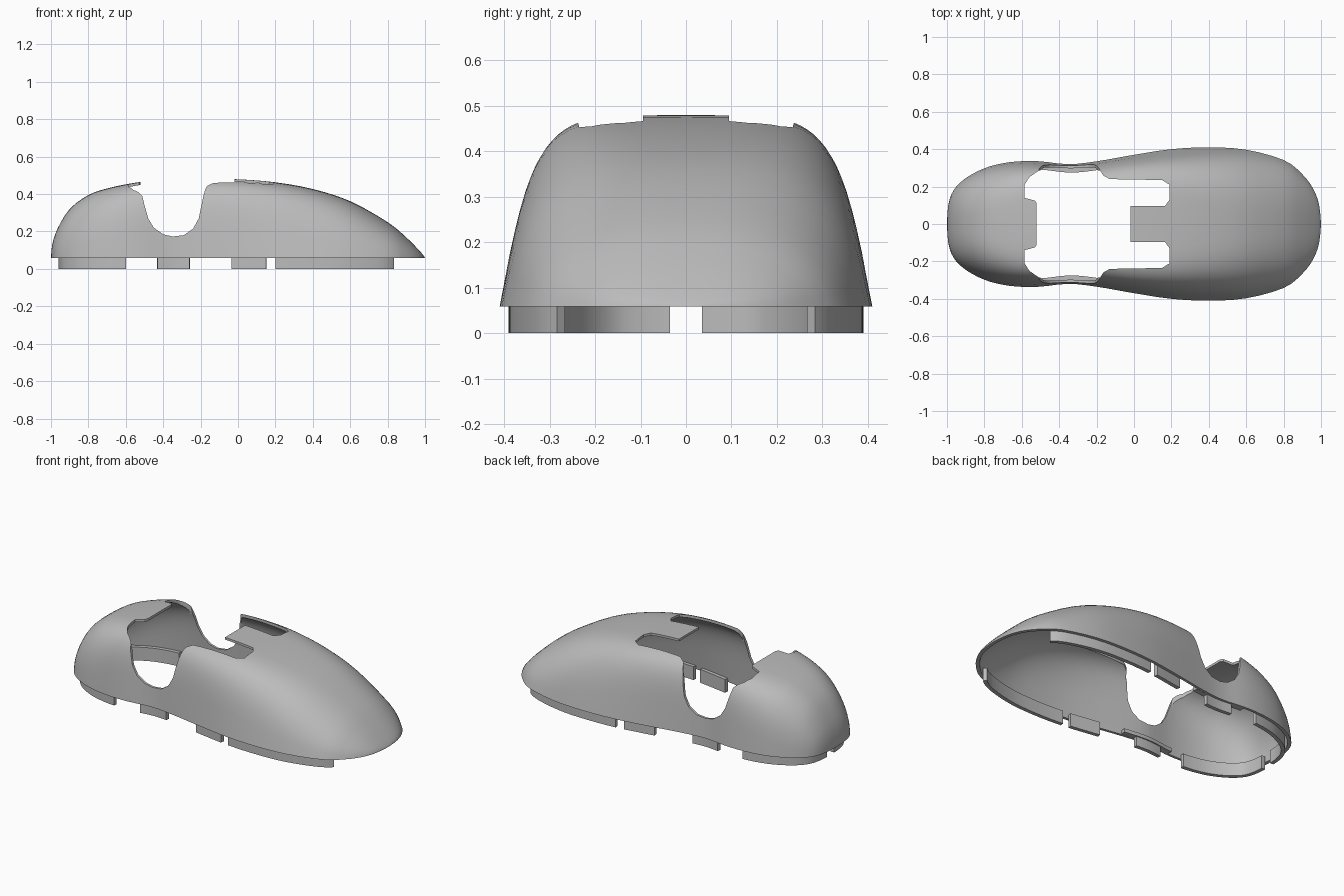
import bpy, bmesh, math

if "Cube" in bpy.data.objects:
    bpy.data.objects.remove(bpy.data.objects["Cube"], do_unlink=True)

BASE = 0.058

grey = bpy.data.materials.new("mid grey plastic")
grey.use_nodes = True
grey.diffuse_color = (0.5, 0.5, 0.5, 1)
grey.node_tree.nodes["Principled BSDF"].inputs["Base Color"].default_value = (0.5, 0.5, 0.5, 1)

# Stations along the body: x, half width at the rim, crown height
STATIONS = [
    (-1, 0, BASE), (-.993, .10, .13), (-.965, .18, .215), (-.9, .245, .32),
    (-.8, .298, .395), (-.7, .325, .43), (-.6, .336, .452), (-.5, .335, .467),
    (-.35, .32, .476), (-.2, .335, .481), (0, .37, .479), (.2, .40, .463),
    (.4, .41, .427), (.6, .397, .362), (.8, .342, .25), (.9, .266, .168),
    (.96, .185, .108), (.99, .10, .074), (1, 0, BASE)]


def spline(points, steps):
    """Catmull-Rom curve through the points."""
    out = []
    for i in range(len(points) - 1):
        a, b, c, d = (points[min(max(i + k, 0), len(points) - 1)] for k in (-1, 0, 1, 2))
        for s in range(steps):
            t = s / steps
            out.append(tuple(
                q + t / 2 * (r - p + t * (2 * p - 5 * q + 4 * r - u + t * (3 * (q - r) + u - p)))
                for p, q, r, u in zip(a, b, c, d)))
    return out + [points[-1]]


def ramp(x, a, b):
    t = min(max((x - a) / (b - a), 0), 1)
    return t * t * (3 - 2 * t)


def section(x, w, h, count=36):
    """Arch across the body: leaning sides and a rounded, flattish crown."""
    power = 2.6 + 2.6 * ramp(x, -1, -.4) * (1 - ramp(x, -.1, .9))
    taper = 0.09 + 0.08 * ramp(x, -.2, .4)
    pts = []
    for i in range(count + 1):
        ang = math.pi * i / count
        c, s = math.cos(ang), abs(math.sin(ang))
        t = s ** (2 / power) if 0 < i < count else 0
        y = math.copysign(abs(c) ** (2 / power), c) * w * (1 - taper * t)
        pts.append((x, y, BASE + max(h - BASE, 0) * t))
    return pts


def make_object(name, bm):
    bmesh.ops.recalc_face_normals(bm, faces=bm.faces)
    mesh = bpy.data.meshes.new(name)
    bm.to_mesh(mesh)
    bm.free()
    mesh.materials.append(grey)
    obj = bpy.data.objects.new(name, mesh)
    bpy.context.collection.objects.link(obj)
    return obj


def smooth(obj):
    bpy.ops.object.select_all(action='DESELECT')
    obj.select_set(True)
    bpy.context.view_layer.objects.active = obj
    bpy.ops.object.shade_smooth_by_angle(angle=math.radians(35))


def prism(name, outline, offset):
    """Extrude a closed outline along an offset vector."""
    bm = bmesh.new()
    face = bm.faces.new([bm.verts.new(p) for p in outline])
    ext = bmesh.ops.extrude_face_region(bm, geom=[face])
    bmesh.ops.translate(bm, vec=offset, verts=[v for v in ext["geom"] if isinstance(v, bmesh.types.BMVert)])
    obj = make_object(name, bm)
    obj.hide_render = True
    obj.hide_set(True)
    return obj


# Hollow shell: outer and inner skins joined around the rim
path = spline(STATIONS, 3)
bm = bmesh.new()
skins = []
for sx, sy, sz in ((1, 1, 1), (.98, .955, .968)):
    grid = [[bm.verts.new((x * sx, y * sy, BASE + (z - BASE) * sz)) for x, y, z in section(*st)]
            for st in path]
    for a, b in zip(grid, grid[1:]):
        for j in range(len(a) - 1):
            bm.faces.new((a[j], a[j + 1], b[j + 1], b[j]))
    skins.append(grid)
outer, inner = skins
for i in range(len(path) - 1):
    for j in (0, -1):
        bm.faces.new((outer[i][j], outer[i + 1][j], inner[i + 1][j], inner[i][j]))
bmesh.ops.remove_doubles(bm, verts=bm.verts, dist=1e-5)
bmesh.ops.dissolve_degenerate(bm, edges=bm.edges, dist=1e-5)
shell = make_object("shell", bm)

# Crown opening with a tongue at each end
half = [(-.52, .11), (-.53, .125), (-.585, .14), (-.585, .21), (-.56, .25), (-.51, .285),
        (-.18, .285), (-.165, .26), (-.13, .24), (.15, .235), (.19, .21), (.19, .13),
        (.165, .095), (-.02, .095)]
crown = [(x, y, .25) for x, y in half] + [(x, -y, .25) for x, y in reversed(half)]
crown_cutter = prism("crown_cutter", crown, (0, 0, .5))

# U-shaped opening through both sides
notch = [(-.519, .7), (-.519, .42), (-.5, .34), (-.48, .27), (-.45, .22), (-.40, .185),
         (-.35, .173), (-.29, .18), (-.24, .215), (-.21, .27), (-.185, .39),
         (-.17, .445), (-.155, .46), (-.13, .465), (-.13, .7)]
side_cutter = prism("side_cutter", [(x, -.6, z) for x, z in notch], (0, 1.2, 0))

for cutter in (crown_cutter, side_cutter):
    mod = shell.modifiers.new(cutter.name, 'BOOLEAN')
    mod.operation = 'DIFFERENCE'
    mod.solver = 'EXACT'
    mod.object = cutter
    bpy.context.view_layer.objects.active = shell
    bpy.ops.object.modifier_apply(modifier=mod.name)
    bpy.data.objects.remove(cutter, do_unlink=True)
smooth(shell)

# Rim line that the tabs and the waist ledges follow
rim = [(x * .962, w * .953) for x, w, h in spline(STATIONS, 8)]


def rim_at(x):
    for (x0, y0), (x1, y1) in zip(rim, rim[1:]):
        if x0 <= x <= x1:
            return x, y0 + (y1 - y0) * (x - x0) / max(x1 - x0, 1e-6)


def strip(name, x0, x1, z0, z1, depth):
    """Mirrored pair of bars along the inside of the rim."""
    line = [rim_at(x0)] + [p for p in rim if x0 < p[0] < x1] + [rim_at(x1)]
    line = [p for p in line if p[1] > .035]
    if x0 < -.9:
        line.insert(0, (x0, .035))
    for side, sign in (("left", 1), ("right", -1)):
        bm = bmesh.new()
        rings = []
        for i, (x, y) in enumerate(line):
            (ax, ay), (bx, by) = line[max(i - 1, 0)], line[min(i + 1, len(line) - 1)]
            scale = depth / math.hypot(bx - ax, by - ay)
            ix, iy = x + (by - ay) * scale, max(y - (bx - ax) * scale, .035)
            rings.append([bm.verts.new((px, py * sign, pz)) for px, py, pz in
                          ((x, y, z0), (x, y, z1), (ix, iy, z1), (ix, iy, z0))])
        for a, b in zip(rings, rings[1:]):
            for j in range(4):
                k = (j + 1) % 4
                bm.faces.new((a[j], a[k], b[k], b[j]))
        bm.faces.new(rings[0])
        bm.faces.new(rings[-1])
        smooth(make_object(f"{side}_{name}", bm))


# Locating tabs under the rim, and a ledge inside each side opening
for place, x0, x1 in (("rear", -.96, -.6), ("waist", -.43, -.26),
                      ("middle", -.035, .15), ("front", .2, .835)):
    strip(place + "_tab", x0, x1, 0, .08, .023)
strip("waist_ledge", -.51, -.18, BASE, .08, .03)
